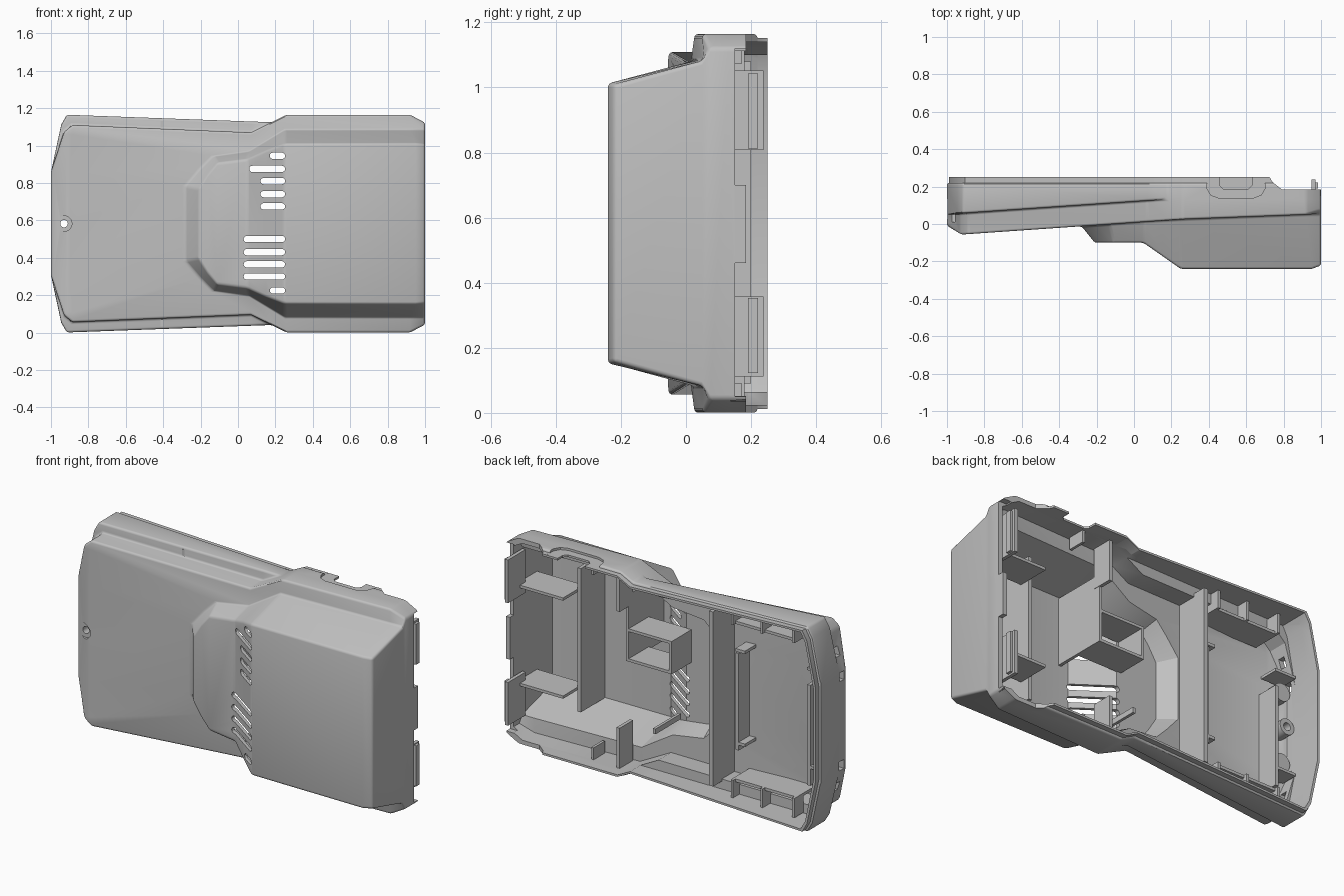
import bpy, bmesh, math

cube = bpy.data.objects.get("Cube")
if cube:
    bpy.data.objects.remove(cube, do_unlink=True)

MID = 0.5825   # height of the mirror line
WALL = 0.024   # housing wall thickness

grey = bpy.data.materials.new("light grey plastic")
grey.use_nodes = True
grey.diffuse_color = (0.53, 0.53, 0.53, 1)
bsdf = next(n for n in grey.node_tree.nodes if n.type == 'BSDF_PRINCIPLED')
bsdf.inputs["Base Color"].default_value = (0.53, 0.53, 0.53, 1)
bsdf.inputs["Roughness"].default_value = 0.6


def make(name, bm):
    bmesh.ops.recalc_face_normals(bm, faces=bm.faces)
    mesh = bpy.data.meshes.new(name)
    bm.to_mesh(mesh)
    bm.free()
    ob = bpy.data.objects.new(name, mesh)
    bpy.context.scene.collection.objects.link(ob)
    mesh.materials.append(grey)
    return ob


def prism(name, pts, axis, a, b):
    """Extrude a polygon along y (points are x, z) or z (points are x, y)."""
    place = (lambda p, t: (p[0], t, p[1])) if axis == 'y' else (lambda p, t: (p[0], p[1], t))
    bm = bmesh.new()
    lo = [bm.verts.new(place(p, a)) for p in pts]
    hi = [bm.verts.new(place(p, b)) for p in pts]
    bm.faces.new(lo)
    bm.faces.new(hi)
    for i in range(len(pts)):
        j = (i + 1) % len(pts)
        bm.faces.new((lo[i], lo[j], hi[j], hi[i]))
    return make(name, bm)


def box(name, x0, x1, y0, y1, z0, z1):
    return prism(name, [(x0, z0), (x1, z0), (x1, z1), (x0, z1)], 'y', y0, y1)


def disc(x, z, r, n=24):
    return [(x + r * math.cos(2 * math.pi * i / n), z + r * math.sin(2 * math.pi * i / n)) for i in range(n)]


def stadium(x0, x1, z, r):
    arc = [math.pi * (i / 6 - 0.5) for i in range(7)]
    return ([(x1 - r + r * math.cos(t), z + r * math.sin(t)) for t in arc] +
            [(x0 + r - r * math.cos(t), z - r * math.sin(t)) for t in arc])


def loft(name, rings):
    """Closed solid bridging mirrored half outlines of (x, half height, y)."""
    bm = bmesh.new()
    loops = []
    for half in rings:
        up = [bm.verts.new((x, y, MID + h)) for x, h, y in half]
        down = [bm.verts.new((x, y, MID - h)) for x, h, y in half]
        loops.append(up + down[::-1])
    n = len(loops[0])
    for a, b in zip(loops, loops[1:]):
        for i in range(n):
            j = (i + 1) % n
            bm.faces.new((a[i], a[j], b[j], b[i]))
    for end in (loops[0], loops[-1]):
        for i in range(n // 2 - 1):
            bm.faces.new((end[i], end[i + 1], end[n - 2 - i], end[n - 1 - i]))
    bmesh.ops.remove_doubles(bm, verts=bm.verts, dist=0.0005)
    return make(name, bm)


def apply(ob, kind, **settings):
    mod = ob.modifiers.new(kind.lower(), kind)
    for key, value in settings.items():
        setattr(mod, key, value)
    bpy.context.view_layer.objects.active = ob
    bpy.ops.object.modifier_apply(modifier=mod.name)


def cut(ob, cutter):
    """Subtract the cutter; use the float solver if the exact one loses the part."""
    cutter.hide_render = True
    saved = ob.data.copy()
    apply(ob, 'BOOLEAN', operation='DIFFERENCE', object=cutter, solver='EXACT')
    if len(ob.data.polygons) < len(saved.polygons) // 2:
        ob.data = saved
        apply(ob, 'BOOLEAN', operation='DIFFERENCE', object=cutter, solver='FLOAT')


def remove(obs):
    for ob in obs:
        bpy.data.objects.remove(ob, do_unlink=True)


def front_y(x):
    return min(0.05, -0.055 + 0.069 * (x + 0.9))


def ledge_y(x):
    return 0.055 + 0.068 * (min(x, 0.18) + 0.95)


# Half outlines, left end to right end
right_end = [(0.18, 0.542), (0.26, 0.582), (0.92, 0.582), (1, 0.54)]
back = [(-1, 0.275), (-0.945, 0.53), (-0.915, 0.582), (0.07, 0.546)] + right_end
plate = [(-1, 0.275), (-0.93, 0.49), (-0.885, 0.527), (0.07, 0.487)] + right_end
hump_base = [(-0.28, 0.2), (-0.2, 0.29), (-0.13, 0.36), (0.06, 0.385),
             (0.16, 0.445), (0.25, 0.5), (0.92, 0.5), (1, 0.5)]
hump_top = [(-0.21, 0.185, -0.1), (-0.16, 0.265, -0.1), (-0.11, 0.325, -0.1), (0.05, 0.345, -0.1),
            (0.15, 0.39, -0.17), (0.25, 0.428, -0.24), (0.95, 0.43, -0.24), (1, 0.425, -0.222)]
front_edge = [(x, h, front_y(x)) for x, h in plate]
front_edge[0] = (-1, 0.275, -0.01)
front_edge[-1] = (1, 0.54, 0.075)
chamfer = front_edge[:]
chamfer[0] = (-0.91, 0.27, front_y(-0.91))
chamfer[1] = (-0.9, 0.47, front_y(-0.9))


def housing(name, rim_y, inset):
    rings = [[(x, h, ledge_y(x)) for x, h in back], [(x, h, ledge_y(x)) for x, h in plate],
             front_edge, chamfer, [(x, h, front_y(x)) for x, h in hump_base], hump_top]
    rings = [[(x, h, rim_y - inset) for x, h in back]] + rings
    return loft(name, [[(x * (1 - inset), h - inset, y + inset) for x, h, y in r] for r in rings])


# Main housing: rounded solid hollowed from the back
shell = housing("housing_shell", 0.22, 0)
apply(shell, 'BEVEL', width=0.012, segments=3, limit_method='ANGLE', angle_limit=math.radians(22))
hollow = housing("hollow_cutter", 0.3, WALL)
cut(shell, hollow)

# Thin inner lip around the open back
lip = loft("rim_lip", [[(x * 0.988, h - 0.012, y) for x, h in back] for y in (0.25, 0.19)])
cut(lip, hollow)
remove([hollow])

# Lowered rim at the right end
cutters = [prism("rim_cutter", [(0.72, 0.26), (0.74, 0.225), (0.79, 0.185), (1.1, 0.185), (1.1, 0.3)], 'z', -0.1, 1.3),
           box("wall_cutter", 0.95, 1.1, 0.15, 0.3, 0.05, 0.46),
           box("wall_cutter", 0.95, 1.1, 0.15, 0.3, 0.7, 1.12)]
# Scooped socket opening in the top wall
cutters += [prism("scoop_cutter", [(0.39, 0.3), (0.39, 0.19), (0.41, 0.155), (0.45, 0.14), (0.64, 0.14),
                                   (0.68, 0.155), (0.7, 0.19), (0.7, 0.3)], 'z', 1.152, 1.3),
            prism("socket_cutter", [(0.46, 0.3), (0.46, 0.205), (0.48, 0.185), (0.61, 0.185),
                                    (0.63, 0.205), (0.63, 0.3)], 'z', 1.05, 1.3)]
for c in cutters:
    cut(shell, c)
    cut(lip, c)

# Vent slots, screw hole and end windows
vents = [(0.17, 0.225), (0.03, 0.3), (0.03, 0.365), (0.03, 0.43), (0.03, 0.5),
         (0.12, 0.675), (0.12, 0.74), (0.12, 0.81), (0.06, 0.875), (0.17, 0.945)]
holes = [prism("vent_cutter", stadium(x, 0.252, z, 0.017), 'y', -0.4, 0.03) for x, z in vents]
holes += [prism("screw_cutter", disc(-0.93, MID, 0.02), 'y', -0.2, 0.1),
          prism("countersink_cutter", disc(-0.93, MID, 0.042), 'y', -0.2, -0.034)]
holes += [box("window_cutter", -1.1, -0.9, 0.01, 0.05, z - 0.025, z + 0.025) for z in (0.2, 0.33, 0.835, 0.965)]
for c in holes:
    cut(shell, c)
remove(cutters + holes)

# Screw boss
boss = prism("screw_boss", disc(-0.93, MID, 0.045), 'y', -0.01, 0.07)
bore = prism("bore_cutter", disc(-0.93, MID, 0.022), 'y', -0.1, 0.2)
cut(boss, bore)
remove([bore])

# Ribs across the inside
box("cross_rib", -0.31, -0.285, -0.005, 0.2, 0.09, 1.08)
box("middle_rail", -0.4, -0.38, -0.01, 0.1, 0.28, 0.83)
box("end_rail", -0.85, -0.83, -0.04, 0.1, 0.2, 0.77)
box("hump_rib", 0.66, 0.68, -0.225, 0, 0.175, 0.99)

# Parts repeated in the lower and upper halves
for side, s in (("lower", -1), ("upper", 1)):
    def pair(name, x0, x1, y0, y1, h0, h1):
        box(side + "_" + name, x0, x1, y0, y1, *sorted((MID + s * h0, MID + s * h1)))

    prism(side + "_end_mound", disc(-0.915, MID + s * 0.2, 0.05), 'y', -0.01, 0.05)
    pair("rail_hook", -0.44, -0.38, -0.01, 0.1, 0.255, 0.272)
    pair("end_rail_arm", -0.96, -0.83, -0.01, 0.1, 0.27, 0.285)
    pair("shelf", -0.8, -0.4, -0.015, 0.15, 0.44, 0.456)
    for x in (-0.8, -0.6, -0.415):
        pair("shelf_post", x, x + 0.015, 0.09, 0.17, 0.44, 0.55)
    pair("end_support", 0.68, 0.98, -0.06, 0.13, 0.27, 0.286)
    pair("side_rib", 0.29, 0.31, 0.06, 0.18, 0.33, 0.565)
    pair("short_rib", 0.46, 0.475, 0.07, 0.17, 0.49, 0.565)
    # Snap clips at the right end
    pair("snap_clip", 0.95, 0.97, 0.08, 0.238, 0.225, 0.47)
    pair("snap_ridge", 0.965, 0.985, 0.19, 0.222, 0.23, 0.46)

# Bracket behind the upper vents
box("bracket_wall", 0.29, 0.308, -0.222, 0.1, 0.6, 0.98)
box("bracket_side", 0.02, 0.036, -0.08, 0.1, 0.6, 0.78)
for z in (0.6, 0.77):
    box("bracket_shelf", 0.02, 0.3, -0.08, 0.1, z, z + 0.016)
box("lower_vent_rib", 0.1, 0.116, -0.1, 0.13, 0.25, 0.28)

# Smooth rounded edges, crisp creases
bpy.ops.object.select_all(action='DESELECT')
for ob in (shell, lip, boss):
    ob.select_set(True)
bpy.context.view_layer.objects.active = shell
bpy.ops.object.shade_smooth_by_angle(angle=math.radians(30))
